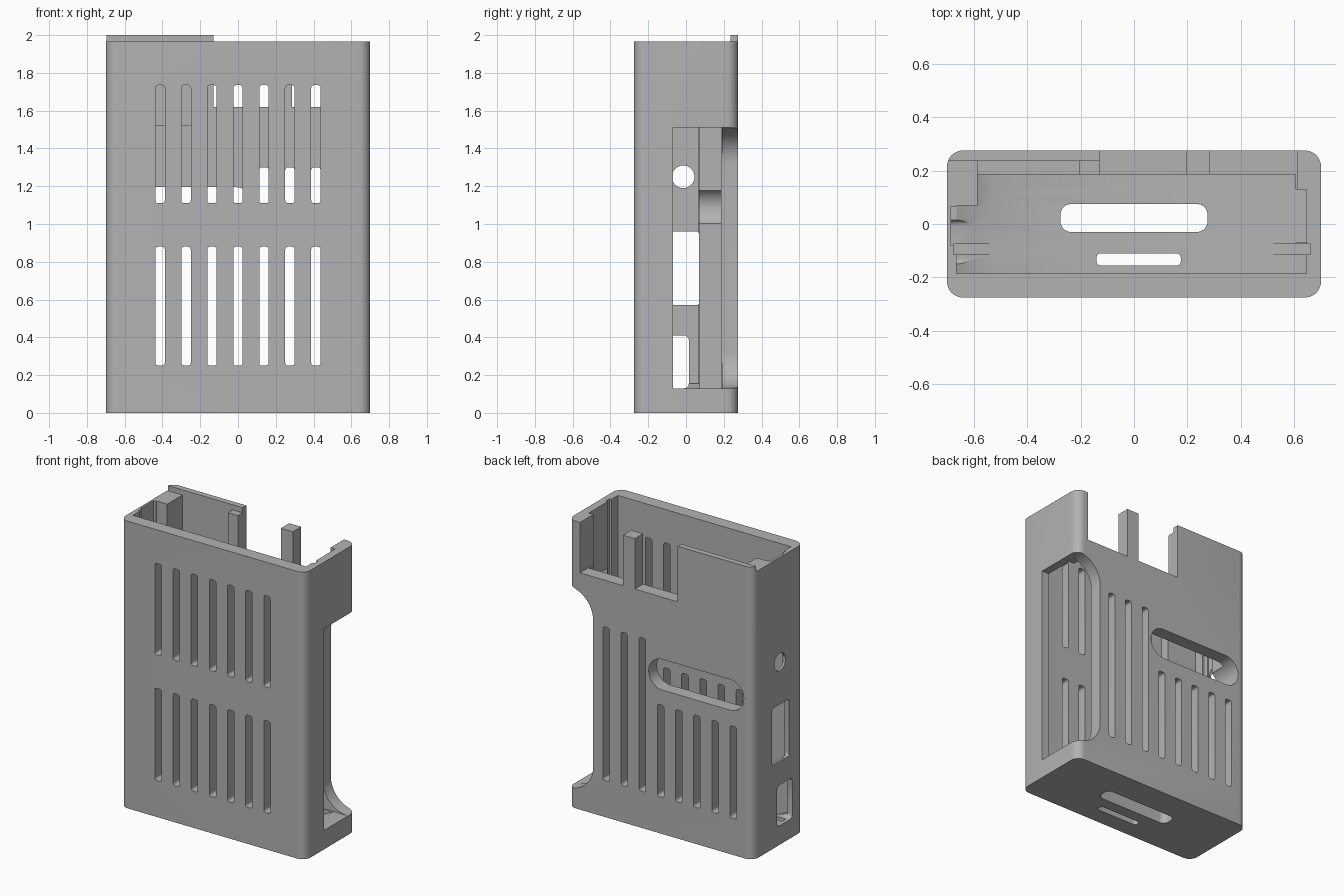
import bpy
import bmesh
import math

if "Cube" in bpy.data.objects:
    bpy.data.objects.remove(bpy.data.objects["Cube"], do_unlink=True)

FAR = 3.0
RIM = 1.965
FLOOR = 0.09
AXES = {"X": lambda a, b, d: (d, a, b),
        "Y": lambda a, b, d: (a, d, b),
        "Z": lambda a, b, d: (a, b, d)}


def prism(name, axis, points, d0, d1):
    """Extrude a 2D outline along an axis."""
    bm = bmesh.new()
    low = [bm.verts.new(AXES[axis](a, b, d0)) for a, b in points]
    high = [bm.verts.new(AXES[axis](a, b, d1)) for a, b in points]
    bm.faces.new(low)
    bm.faces.new(high)
    n = len(points)
    for i in range(n):
        j = (i + 1) % n
        bm.faces.new((low[i], low[j], high[j], high[i]))
    bmesh.ops.recalc_face_normals(bm, faces=bm.faces)
    mesh = bpy.data.meshes.new(name)
    bm.to_mesh(mesh)
    bm.free()
    obj = bpy.data.objects.new(name, mesh)
    bpy.context.scene.collection.objects.link(obj)
    return obj


def rounded(a0, a1, b0, b1, r=0.0, steps=8):
    """Outline of a rectangle with rounded corners."""
    if r == 0:
        return [(a0, b0), (a1, b0), (a1, b1), (a0, b1)]
    points = []
    corners = [(a1 - r, b1 - r), (a0 + r, b1 - r), (a0 + r, b0 + r), (a1 - r, b0 + r)]
    for k, (ca, cb) in enumerate(corners):
        for i in range(steps + 1):
            t = math.pi / 2 * (k + i / steps)
            p = (ca + r * math.cos(t), cb + r * math.sin(t))
            if not points or math.dist(p, points[-1]) > 1e-5:
                points.append(p)
    if math.dist(points[0], points[-1]) < 1e-5:
        points.pop()
    return points


def cut(axis, points, d0, d1):
    """Subtract a prism from the case."""
    cutter = prism("cutter", axis, points, d0, d1)
    cutter.hide_render = True
    mod = case.modifiers.new("cut", "BOOLEAN")
    mod.operation = "DIFFERENCE"
    mod.solver = "EXACT"
    mod.object = cutter
    graph = bpy.context.evaluated_depsgraph_get()
    mesh = bpy.data.meshes.new_from_object(case.evaluated_get(graph))
    case.modifiers.clear()
    case.data = mesh
    bpy.data.objects.remove(cutter, do_unlink=True)


def cavity(x0, x1, y0, y1):
    """Hollow out a stretch of the case, leaving ramps beside the floor."""
    slope = 0.48
    cut("Y", [(-0.53, FLOOR), (0.51, FLOOR),
              (x1, FLOOR + (x1 - 0.51) * slope), (x1, FAR),
              (x0, FAR), (x0, FLOOR + (-0.53 - x0) * slope)], y0, y1)


# Solid block with rounded upright edges
case = prism("case_shell", "Z", rounded(-0.7, 0.7, -0.275, 0.275, 0.06), 0, 2.0)

# Rim, leaving a raised tab on the back
cut("Z", rounded(-1, 1, -1, 0.235), RIM, FAR)
cut("Z", rounded(-0.13, 1, 0.1, 1), RIM, FAR)

# Inside, with thicker corner blocks towards the back
cavity(-0.665, 0.645, -0.185, 0.07)
cavity(-0.585, 0.645, 0.0, 0.13)
cavity(-0.585, 0.605, 0.1, 0.185)

# Board guide groove and thinned wall behind the ports
cut("Z", rounded(-0.675, 0.66, -0.115, -0.075), FLOOR, FAR)
cut("Z", rounded(-0.685, -0.6, -0.08, 0.065), 0.155, FAR)

# Pocket inside the back wall, and open gaps either side of a post
cut("Z", rounded(-0.585, -0.205, 0.1, 0.235), 1.525, FAR)
for x0, x1 in [(-0.13, 0.195), (0.285, 0.61)]:
    cut("Z", rounded(x0, x1, 0.12, 1), 1.62, FAR)

# Large opening in the left side, running round into the back wall
cut("X", rounded(-0.07, 0.19, 0.13, 1.51), 0.51, FAR)
cut("Y", rounded(0.51, 1.5, 0.13, 1.51, 0.19, 12), 0.185, FAR)

# Vent slots: two rows in front, long and short ones in the back
for i in range(-4, 4):
    x = i * 0.1375
    slot = (x - 0.025, x + 0.025)
    if i > -4:
        for z0, z1 in [(0.25, 0.88), (1.11, 1.735)]:
            cut("Y", rounded(*slot, z0, z1, 0.015, 4), -1, -0.15)
    cut("Y", rounded(*slot, 0.25, 1.3 if i > 0 else 0.88, 0.015, 4), 0.15, 1)
x = 3 * 0.1375
cut("Y", rounded(x - 0.025, x + 0.025, 1.11, 1.735, 0.015, 4), -1, -0.15)

# Long oval window in the back
cut("Y", rounded(-0.63, 0.09, 0.985, 1.195, 0.104, 12), 0.05, 1)

# Ports in the right side
cut("X", rounded(-0.115, 0.07, 0.57, 0.96, 0.015, 4), -1, -0.59)
cut("X", rounded(-0.15, 0.015, 0.13, 0.41, 0.025, 4), -1, -0.59)
cut("X", rounded(-0.075, 0.045, 1.19, 1.31, 0.06), -1, -0.59)

# Openings in the floor
cut("Z", rounded(-0.275, 0.275, -0.03, 0.075, 0.04), -1, 0.3)
cut("Z", rounded(-0.14, 0.175, -0.155, -0.11, 0.015), -1, 0.3)

# Material and shading
grey = bpy.data.materials.new("plain grey")
grey.use_nodes = True
colour = (0.45, 0.45, 0.45, 1)
grey.diffuse_color = colour
grey.node_tree.nodes["Principled BSDF"].inputs["Base Color"].default_value = colour
case.data.materials.clear()
case.data.materials.append(grey)
for poly in case.data.polygons:
    poly.material_index = 0

bpy.ops.object.select_all(action="DESELECT")
case.select_set(True)
bpy.context.view_layer.objects.active = case
bpy.ops.object.shade_smooth_by_angle(angle=math.radians(30))
